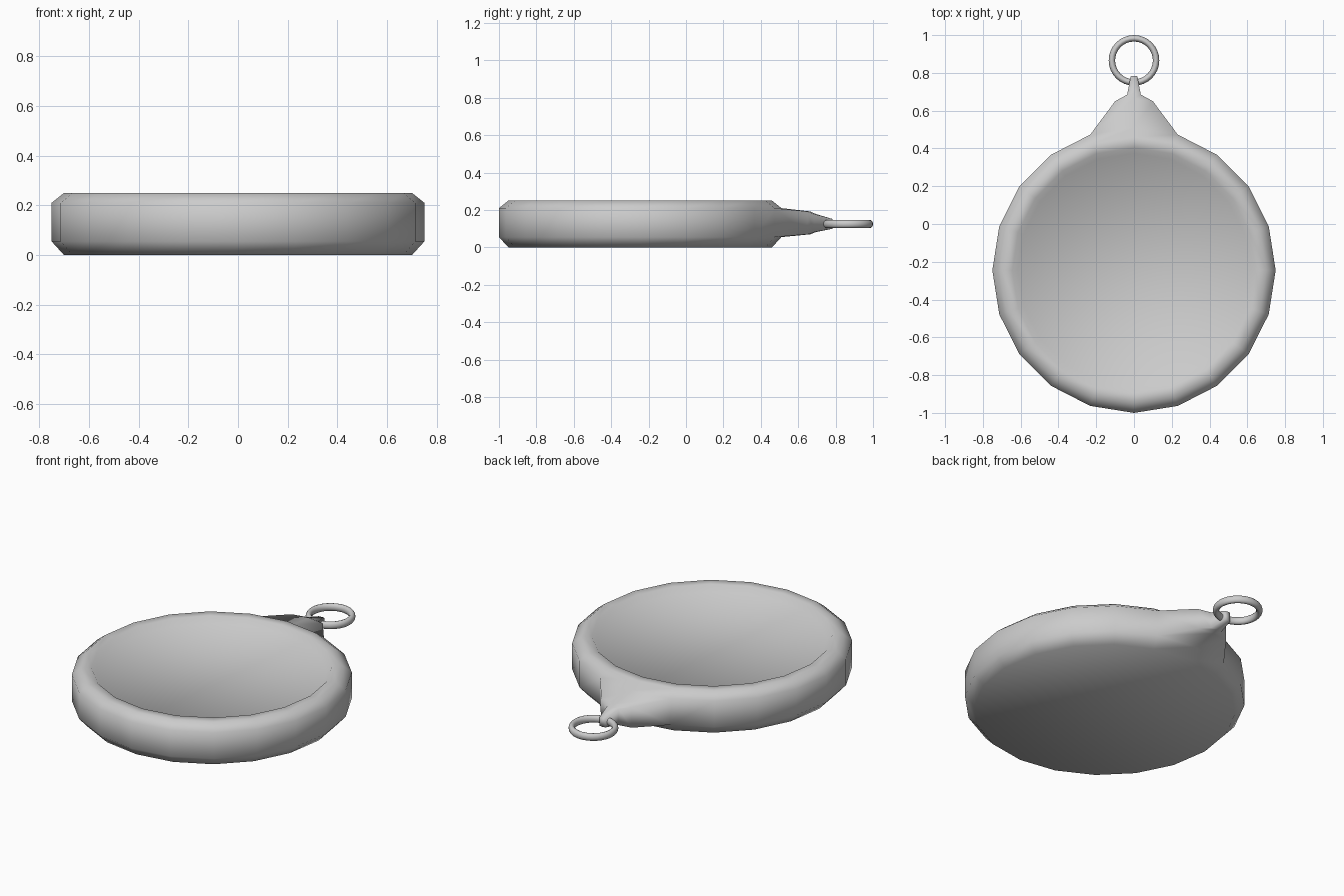
import bpy, bmesh, math

if "Cube" in bpy.data.objects:
    bpy.data.objects.remove(bpy.data.objects["Cube"])

N = 20            # sides of the round body
CY = -0.245       # body centre in y
SY = 0.755 / 0.75  # slight lengthening in y


def finish(bm, name):
    bmesh.ops.recalc_face_normals(bm, faces=bm.faces)
    me = bpy.data.meshes.new(name)
    bm.to_mesh(me)
    bm.free()
    me.shade_smooth()
    ob = bpy.data.objects.new(name, me)
    bpy.context.collection.objects.link(ob)
    return ob


# Round body: lathed profile (radius, height) with a shallow recessed face
profile = [(0.70, 0.0), (0.75, 0.055), (0.75, 0.21), (0.70, 0.25),
           (0.645, 0.25), (0.615, 0.219)]
bm = bmesh.new()
rings = []
for r, z in profile:
    rings.append([bm.verts.new((r * math.cos(2 * math.pi * i / N),
                                CY + SY * r * math.sin(2 * math.pi * i / N), z))
                  for i in range(N)])
for k in range(len(rings) - 1):
    for i in range(N):
        if k == 1 and i in (4, 5):      # opening where the tab grows out
            continue
        j = (i + 1) % N
        bm.faces.new((rings[k][i], rings[k][j], rings[k + 1][j], rings[k + 1][i]))
bm.faces.new(rings[0][::-1])
bm.faces.new(rings[-1])

# Tapered tab: sections as (half width, side y, middle y, low z, high z)
sections = [(0.10, 0.65, 0.665, 0.07, 0.192),
            (0.036, 0.685, 0.695, 0.082, 0.178),
            (0.018, 0.782, 0.784, 0.10, 0.152)]
low, high = rings[1], rings[2]
loop = [low[4], low[5], low[6], high[6], high[5], high[4]]
for w, ys, ym, z0, z1 in sections:
    new = [bm.verts.new(c) for c in (
        (w, ys, z0), (0, ym, z0), (-w, ys, z0),
        (-w, ys, z1), (0, ym, z1), (w, ys, z1))]
    for i in range(6):
        j = (i + 1) % 6
        bm.faces.new((loop[i], loop[j], new[j], new[i]))
    loop = new
bm.faces.new((loop[0], loop[1], loop[4], loop[5]))
bm.faces.new((loop[1], loop[2], loop[3], loop[4]))
finish(bm, "pendant_body")

# Hanging ring, slightly taller than wide in section
bpy.ops.mesh.primitive_torus_add(location=(0, 0.866, 0.125), major_radius=0.117,
                                 minor_radius=0.017, major_segments=32,
                                 minor_segments=12)
ring = bpy.context.object
ring.name = "hanging_ring"
ring.scale.z = 1.28
ring.data.shade_smooth()
